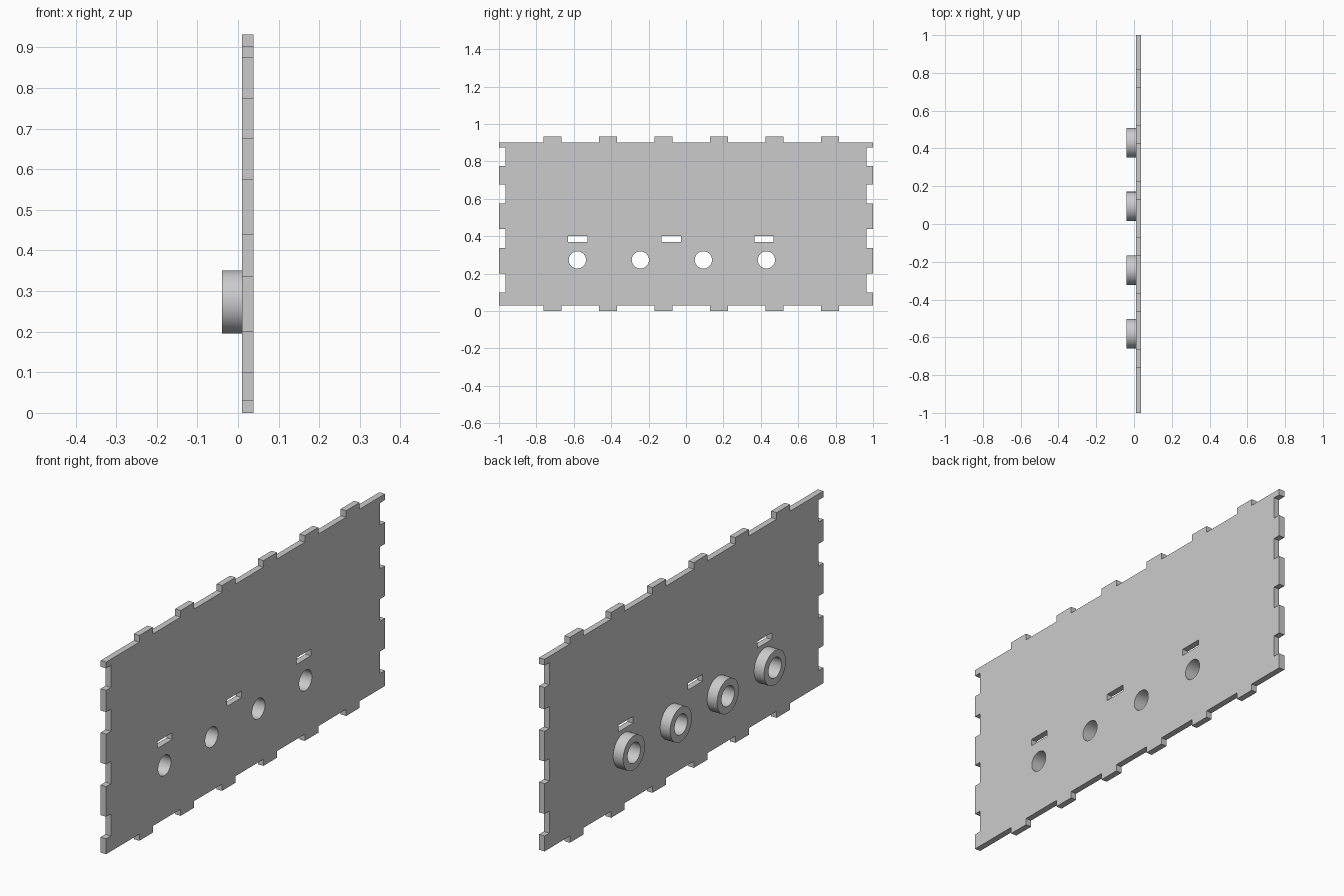
import bpy, bmesh, math
from mathutils import Vector

if "Cube" in bpy.data.objects:
    bpy.data.objects.remove(bpy.data.objects["Cube"], do_unlink=True)

grey = bpy.data.materials.new("plain grey")
grey.use_nodes = True
COLOR = (0.6, 0.6, 0.6, 1)
grey.diffuse_color = COLOR
grey.node_tree.nodes["Principled BSDF"].inputs["Base Color"].default_value = COLOR


def circle(cy, cz, r, n=48):
    return [(cy + r * math.cos(2 * math.pi * i / n),
             cz + r * math.sin(2 * math.pi * i / n)) for i in range(n)]


def rect(y0, y1, z0, z1):
    return [(y0, z0), (y1, z0), (y1, z1), (y0, z1)]


def plate(name, loops, x0, x1):
    """Solid from an outline with holes in the y-z plane, thick along x."""
    bm = bmesh.new()
    edges = []
    for loop in loops:
        vs = [bm.verts.new((x0, y, z)) for y, z in loop]
        edges += [bm.edges.new((a, b)) for a, b in zip(vs, vs[1:] + vs[:1])]
    bmesh.ops.triangle_fill(bm, edges=edges, use_beauty=True, normal=(1, 0, 0))
    ext = bmesh.ops.extrude_face_region(bm, geom=bm.faces[:], use_keep_orig=True)
    moved = [g for g in ext["geom"] if isinstance(g, bmesh.types.BMVert)]
    bmesh.ops.translate(bm, verts=moved, vec=Vector((x1 - x0, 0, 0)))
    bmesh.ops.recalc_face_normals(bm, faces=bm.faces[:])
    mesh = bpy.data.meshes.new(name)
    bm.to_mesh(mesh)
    bm.free()
    mesh.materials.append(grey)
    obj = bpy.data.objects.new(name, mesh)
    bpy.context.collection.objects.link(obj)
    bpy.ops.object.select_all(action="DESELECT")
    obj.select_set(True)
    bpy.context.view_layer.objects.active = obj
    bpy.ops.object.shade_smooth_by_angle(angle=math.radians(30))
    return obj


# Panel outline: tabs along bottom and top, notches up both sides
LOW, HIGH, TAB, NOTCH = 0.03, 0.902, 0.03, 0.034
tabs = [(-0.762 + 0.2968 * i, -0.665 + 0.2968 * i) for i in range(6)]
notches = [(0.1, 0.2), (0.337, 0.438), (0.575, 0.675), (0.774, 0.874)]


def tab_run(z, out):
    return [p for a, b in tabs for p in ((a, z), (a, out), (b, out), (b, z))]


def notch_run(y, inner):
    return [p for a, b in notches for p in ((y, a), (inner, a), (inner, b), (y, b))]


outline = ([(-1, LOW)] + tab_run(LOW, LOW - TAB)
           + [(1, LOW)] + notch_run(1, 1 - NOTCH)
           + [(1, HIGH)] + tab_run(HIGH, HIGH + TAB)[::-1]
           + [(-1, HIGH)] + notch_run(-1, NOTCH - 1)[::-1])

# Slots and round holes
slots = [rect(y, y + 0.104, 0.37, 0.4) for y in (-0.63, -0.132, 0.365)]
centres = [(-0.581 + 0.337 * i, 0.273) for i in range(4)]
BORE = 0.046
holes = [circle(*c, BORE) for c in centres]
plate("panel", [outline] + slots + holes, 0.01, 0.038)

# Collars around the holes
for i, c in enumerate(centres):
    plate(f"collar_{i + 1}", [circle(*c, 0.078), circle(*c, BORE)], -0.04, 0.01)
